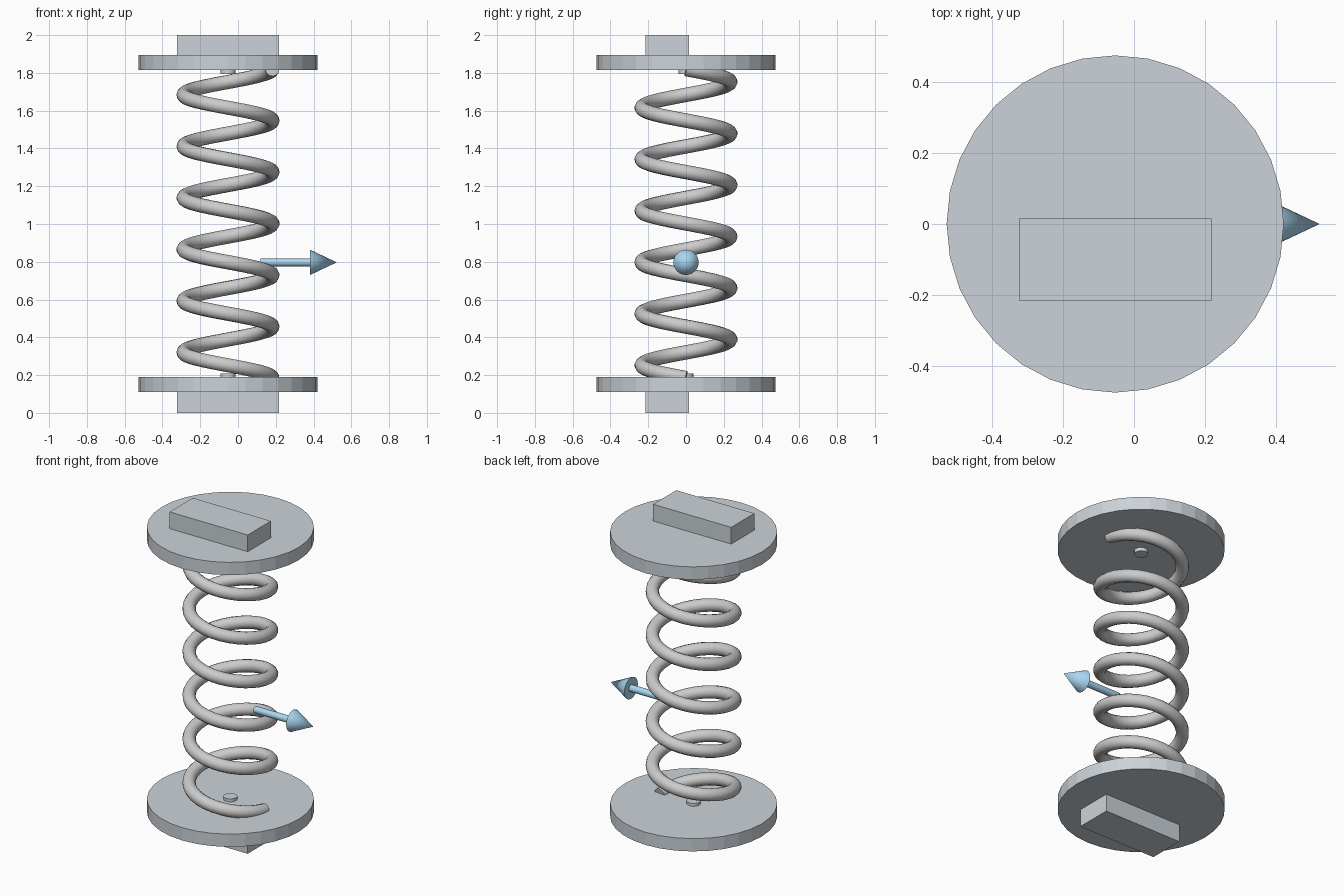
import bpy
import math

if "Cube" in bpy.data.objects:
    bpy.data.objects.remove(bpy.data.objects["Cube"])

CX = -0.053  # spring axis


def material(name, color):
    m = bpy.data.materials.new(name)
    m.diffuse_color = (*color, 1)
    m.use_nodes = True
    m.node_tree.nodes["Principled BSDF"].inputs["Base Color"].default_value = m.diffuse_color
    return m


steel = material("blue_grey", (0.60, 0.65, 0.69))
blue = material("light_blue", (0.40, 0.68, 0.88))


def finish(name, mat=None, smooth=False):
    ob = bpy.context.object
    ob.name = name
    if mat:
        ob.data.materials.append(mat)
    if smooth:
        bpy.ops.object.shade_smooth_by_angle(angle=math.radians(40))
    return ob


def disc(name, r, z0, z1, sides, smooth=False):
    bpy.ops.mesh.primitive_cylinder_add(vertices=sides, radius=r, depth=z1 - z0,
                                        location=(CX, 0, (z0 + z1) / 2))
    finish(name, steel, smooth)


def block(name, z0, z1):
    bpy.ops.mesh.primitive_cube_add(size=1, location=(CX, -0.1, (z0 + z1) / 2))
    ob = finish(name, steel)
    ob.scale = (0.542, 0.23, z1 - z0)


# End plates, their mounting blocks and the small centre pins
disc("lower_plate", 0.475, 0.11, 0.19, 32)
disc("upper_plate", 0.475, 1.815, 1.895, 32)
block("lower_block", 0.0, 0.11)
block("upper_block", 1.895, 2.0)
disc("lower_pin", 0.04, 0.15, 0.208, 16, True)
disc("upper_pin", 0.04, 1.793, 1.85, 16, True)

# Left-handed coil of six turns
TURNS, STEPS = 6, 32
curve = bpy.data.curves.new("coil_spring", 'CURVE')
curve.dimensions = '3D'
curve.bevel_depth = 0.038
curve.bevel_resolution = 4
curve.use_fill_caps = True
path = curve.splines.new('POLY')
path.points.add(TURNS * STEPS)
for i, p in enumerate(path.points):
    a = -2 * math.pi * i / STEPS
    z = 0.184 + 1.636 * i / (TURNS * STEPS)
    p.co = (CX + 0.235 * math.cos(a), 0.235 * math.sin(a), z, 1)
spring = bpy.data.objects.new("coil_spring", curve)
bpy.context.collection.objects.link(spring)
bpy.ops.object.select_all(action='DESELECT')
spring.select_set(True)
bpy.context.view_layer.objects.active = spring
bpy.ops.object.convert(target='MESH')
finish("coil_spring", smooth=True)

# Direction arrow pointing along +x
turn = (0, math.pi / 2, 0)
bpy.ops.mesh.primitive_cylinder_add(vertices=24, radius=0.021, depth=0.262,
                                    location=(0.251, 0, 0.797), rotation=turn)
finish("arrow_shaft", blue, True)
bpy.ops.mesh.primitive_cone_add(vertices=24, radius1=0.067, radius2=0, depth=0.142,
                                location=(0.452, 0, 0.797), rotation=turn)
finish("arrow_head", blue, True)
